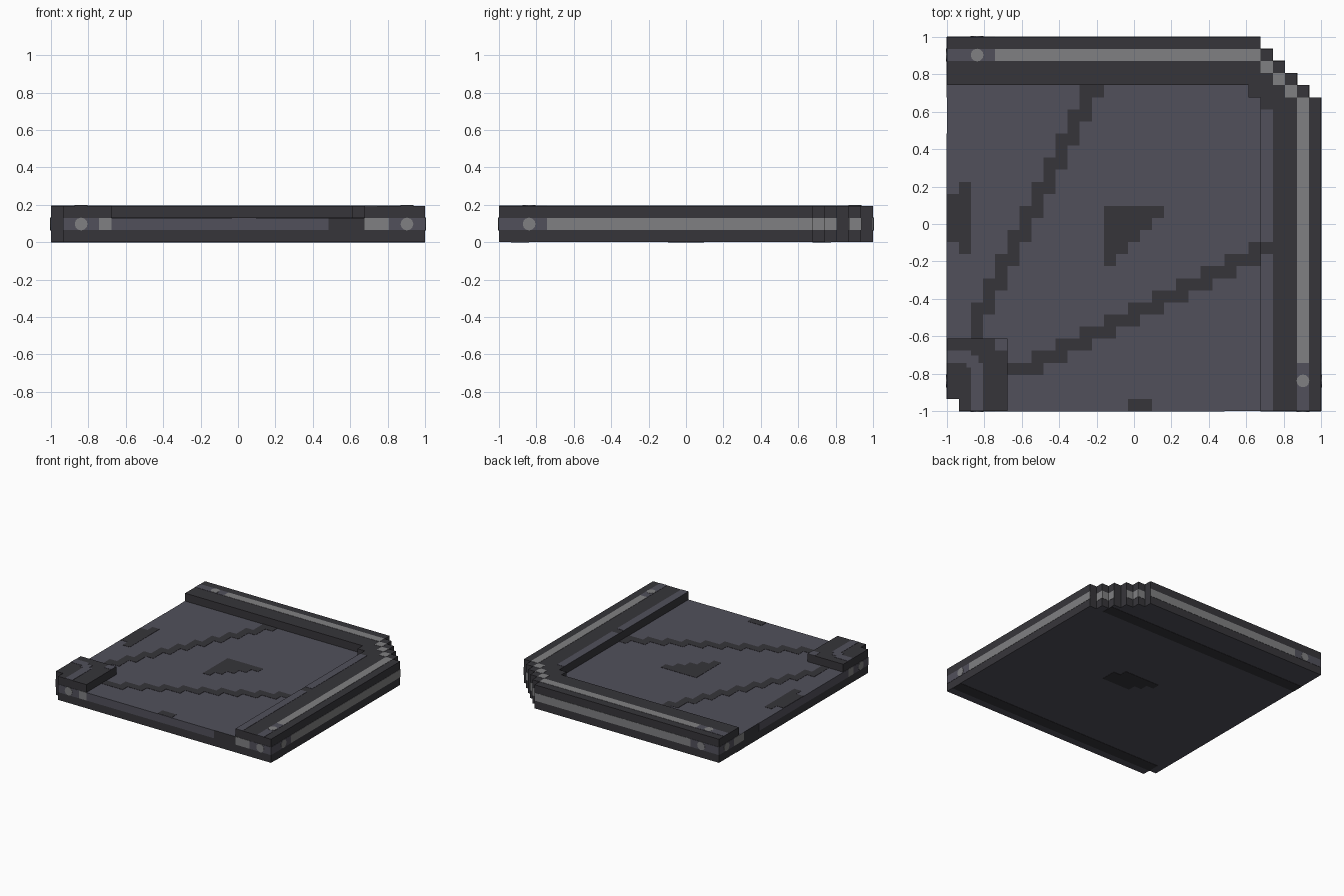
import bpy, bmesh
from mathutils import Matrix, Vector

cube = bpy.data.objects.get("Cube")
if cube:
    bpy.data.objects.remove(cube, do_unlink=True)

N = 31           # cells along each side
C = 2 / N        # size of one cell
T = 0.03         # paint plate thickness, in cells


def material(name, rgb):
    m = bpy.data.materials.new(name)
    m.use_nodes = True
    m.diffuse_color = (*rgb, 1)
    m.node_tree.nodes["Principled BSDF"].inputs["Base Color"].default_value = (*rgb, 1)
    return m


DARK = material("charcoal", (0.037, 0.036, 0.042))
SLATE = material("slate", (0.083, 0.081, 0.105))
LIGHT = material("light_grey", (0.216, 0.216, 0.223))


def place(p):
    return Vector((p[0] * C - 1, p[1] * C - 1, p[2] * C))


def finish(name, bm, mats):
    bmesh.ops.recalc_face_normals(bm, faces=bm.faces)
    me = bpy.data.meshes.new(name)
    bm.to_mesh(me)
    bm.free()
    for m in mats:
        me.materials.append(m)
    ob = bpy.data.objects.new(name, me)
    bpy.context.collection.objects.link(ob)


def extrude(name, outline, z0, z1, flat=DARK):
    """Upright prism with dark sides; flat colours its top and bottom."""
    bm = bmesh.new()
    f = bm.faces.new([bm.verts.new(place((x, y, z0))) for x, y in outline])
    r = bmesh.ops.extrude_face_region(bm, geom=[f])
    up = [v for v in r["geom"] if isinstance(v, bmesh.types.BMVert)]
    bmesh.ops.translate(bm, verts=up, vec=(0, 0, (z1 - z0) * C))
    bm.normal_update()
    for f in bm.faces:
        f.material_index = int(abs(f.normal.z) > 0.5)
    finish(name, bm, [DARK, flat])


def plates(name, mat, boxes):
    """Thin painted plates, each given as low and high corners in cells."""
    bm = bmesh.new()
    for lo, hi in boxes:
        a, b = place(lo), place(hi)
        m = Matrix.Translation((a + b) / 2) @ Matrix.Diagonal((*(b - a), 1))
        bmesh.ops.create_cube(bm, size=1, matrix=m)
    finish(name, bm, [mat])


def dots(name, spots):
    """Round studs, each given as a centre in cells and the axis it faces."""
    bm = bmesh.new()
    for p, axis in spots:
        turn = Vector(axis).to_track_quat('Z', 'Y').to_matrix().to_4x4()
        bmesh.ops.create_cone(bm, cap_ends=True, segments=12, radius1=C * 0.53,
                              radius2=C * 0.53, depth=4 * T * C,
                              matrix=Matrix.Translation(place(p)) @ turn)
    finish(name, bm, [LIGHT])


def swap(p):
    return (p[1], p[0], p[2])


def both(items):
    """The items plus their reflection across the diagonal."""
    return items + [(swap(a), swap(b)) for a, b in items]


def top(x0, x1, y0, y1, z):
    return ((x0, y0, z - T), (x1, y1, z + T))


def side(x, y0, y1):
    return ((x - T, y0, 1), (x + T, y1, 2))


# Stepped outer corner shared by slab and rim
steps = []
for k in range(5):
    steps += [(31 - k, 26 + k), (30 - k, 26 + k)]
steps.append((26, 31))

# Solid parts
extrude("floor_slab", [(1, 0), (N, 0)] + steps + [(0, N), (0, 1), (1, 1)], 0, 2, SLATE)
extrude("raised_rim", [(26, 0), (N, 0)] + steps +
        [(0, N), (0, 27), (25, 27), (25, 26), (26, 26)], 2, 3)
extrude("corner_block", [(1, 0), (5, 0), (5, 6), (0, 6), (0, 1), (1, 1)], 2, 3)

# Rim top: stripes, stepped corner patches and end sections
plates("rim_stripes", LIGHT, both([top(29, 30, 4, 26, 3)]) +
       [top(26 + k, 27 + k, 28 - k, 29 - k, 3) for k in range(3)])
plates("rim_stripe_ends", SLATE, both([top(29, 30, 0, 4, 3)]))
plates("rim_inner_strip", SLATE, [top(26, 27, 0, 13, 3), top(26, 27, 14, 25, 3)])
plates("block_trim", SLATE, [top(0, 2, 4, 5, 3), top(2, 3, 0, 4, 3),
                             top(1.6, 2.6, 3.6, 4.6, 3), top(4, 5, 5, 6, 3)])

# Outer sides: right and back, then front and left
plates("outer_stripes", LIGHT, both([side(N, 4, 26), side(30, 26, 27),
                                     side(29, 27, 28), side(27, 29, 30)]))
plates("outer_stripe_ends", SLATE, both([side(N, 0, 4)]))
plates("open_side_bands", SLATE, both([side(0, 1, 4), side(0, 5, 23), side(0, 28, N)]))
plates("open_side_lights", LIGHT, both([side(0, 4, 5), side(0, 26, 28)]))

# Round studs
studs = both([((N, 2.5, 1.5), (1, 0, 0)), ((0, 2.5, 1.5), (1, 0, 0)),
              ((0, 29.5, 1.5), (1, 0, 0)), ((29.5, 2.5, 3), (0, 0, 1))])
dots("studs", studs)

# Floor cracks
crack = []
for k in range(10):
    crack += [top(11 - k, 13 - k, 26 - 2 * k, 27 - 2 * k, 2),
              top(11 - k, 12 - k, 25 - 2 * k, 26 - 2 * k, 2)]
crack.append(top(2, 3, 6, 7, 2))
plates("left_crack", DARK, crack)
plates("right_crack", DARK,
       [top(2 * r - 1, min(2 * r + 2, 26), r, r + 1, 2) for r in range(3, 14)])

# Floor patches
plates("floor_wedge", DARK, [top(13, 14 + k, 12 + k, 13 + k, 2) for k in range(5)])
plates("edge_patches", DARK, [top(0, 1, 14, 18, 2), top(1, 2, 13, 19, 2),
                              top(15, 17, 0, 1, 2)])

# Underside bands and wedge
plates("underside_bands", DARK, [top(1, N, 1, 2.5, 0), top(0, 29, 26, 27.5, 0)])
plates("underside_wedge", DARK, [top(13, 18, 16, 17, 0), top(14, 19, 15, 16, 0),
                                 top(15, 19, 14, 15, 0)])
